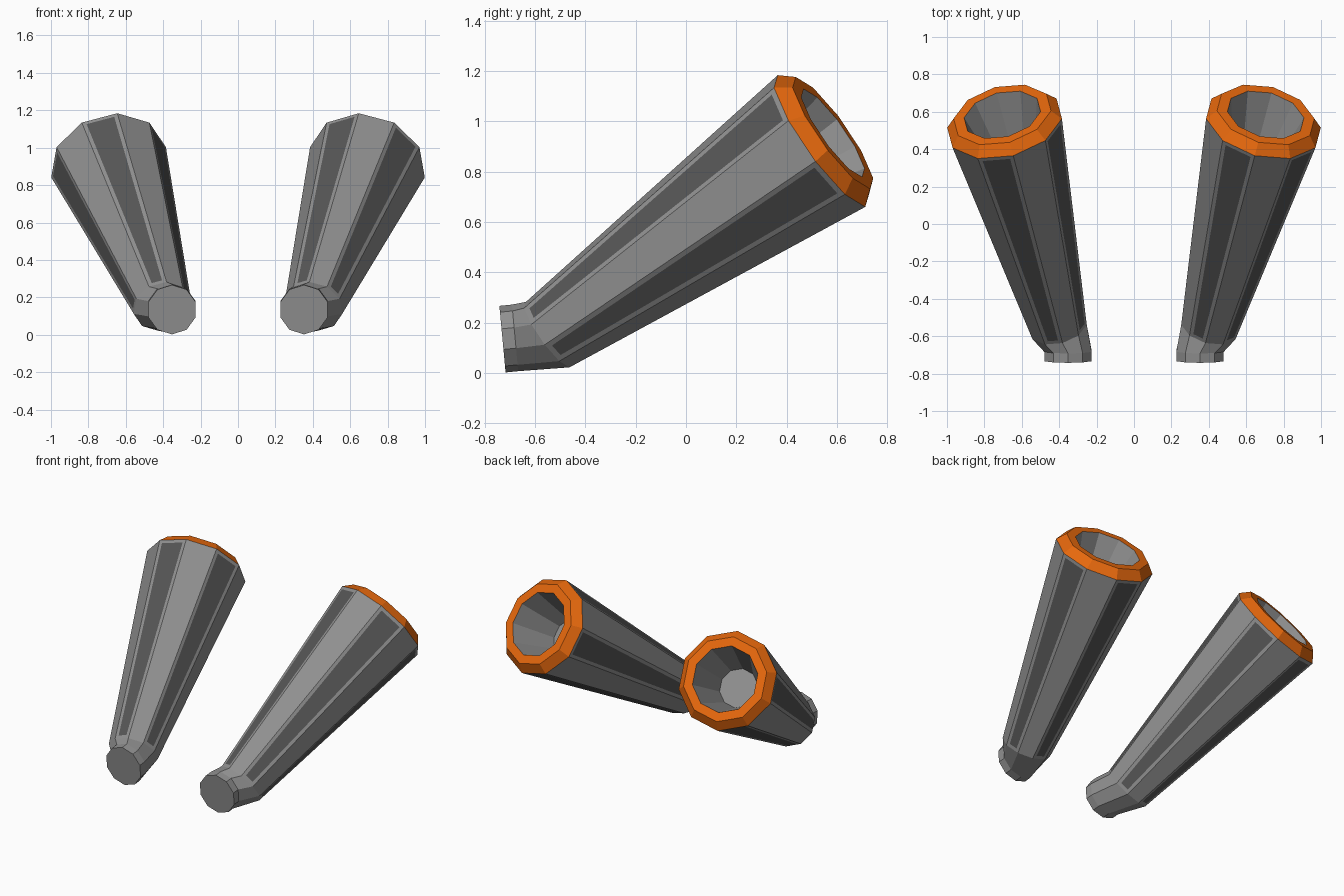
import bpy, bmesh, math
from mathutils import Vector

if "Cube" in bpy.data.objects:
    bpy.data.objects.remove(bpy.data.objects["Cube"])

SIDES = 10


def material(name, rgb):
    m = bpy.data.materials.new(name)
    m.diffuse_color = (*rgb, 1)
    m.use_nodes = True
    m.node_tree.nodes["Principled BSDF"].inputs["Base Color"].default_value = m.diffuse_color
    return m


GREY = material("grey_metal", (0.28, 0.28, 0.28))
DARK = material("dark_panel", (0.095, 0.095, 0.095))
ORANGE = material("orange_rim", (0.8, 0.14, 0.004))


def ring(bm, centre, axis, radius):
    """Ten-sided ring square to the axis, with one corner pointing up."""
    axis = axis.normalized()
    up = (Vector((0, 0, 1)) - axis * axis.z).normalized()
    side = up.cross(axis)
    angles = [2 * math.pi * k / SIDES for k in range(SIDES)]
    return [bm.verts.new(centre + radius * (math.cos(a) * up + math.sin(a) * side))
            for a in angles]


def loft(name, rings, mats, cap_start=False, cap_end=False, panels=False):
    bm = bmesh.new()
    loops = [ring(bm, *r) for r in rings]
    faces = []
    for a, b in zip(loops, loops[1:]):
        faces = []
        for k in range(SIDES):
            n = (k + 1) % SIDES
            faces.append(bm.faces.new((a[k], b[k], b[n], a[n])))
    if cap_start:
        bm.faces.new(loops[0])
    if cap_end:
        bm.faces.new(loops[-1][::-1])
    bm.normal_update()
    # dark inset strips on every other long face
    if panels:
        strips = faces[::2]
        bmesh.ops.inset_individual(bm, faces=strips, thickness=0.021,
                                   use_even_offset=True)
        for f in strips:
            f.material_index = 1
    mesh = bpy.data.meshes.new(name)
    for m in mats:
        mesh.materials.append(m)
    bm.to_mesh(mesh)
    bm.free()
    obj = bpy.data.objects.new(name, mesh)
    bpy.context.collection.objects.link(obj)


for label, s in (("right", 1), ("left", -1)):
    inlet_axis = Vector((0, 0.996, 0.093))
    axis = Vector((s * 0.212, 0.796, 0.566)).normalized()
    inlet = Vector((s * 0.353, -0.73, 0.134))
    neck = Vector((s * 0.353, -0.68, 0.139))
    bend = Vector((s * 0.405, -0.55, 0.152))
    mouth = Vector((s * 0.692, 0.539, 0.922))
    lip = mouth + axis * 0.057

    # closed inlet, neck and long flaring tube
    loft(label + "_pipe_shell",
         [(inlet, inlet_axis, 0.133), (neck, inlet_axis, 0.133),
          (bend, axis, 0.158), (mouth, axis, 0.318)],
         [GREY, DARK], cap_start=True, panels=True)
    # bevelled rim with flat front
    loft(label + "_pipe_rim",
         [(mouth, axis, 0.318), (lip, axis, 0.27), (lip, axis, 0.212)], [ORANGE])
    # tapered inside of the mouth
    loft(label + "_pipe_bore",
         [(lip, axis, 0.212), (lip - axis * 0.30, axis, 0.125)], [GREY], cap_end=True)
